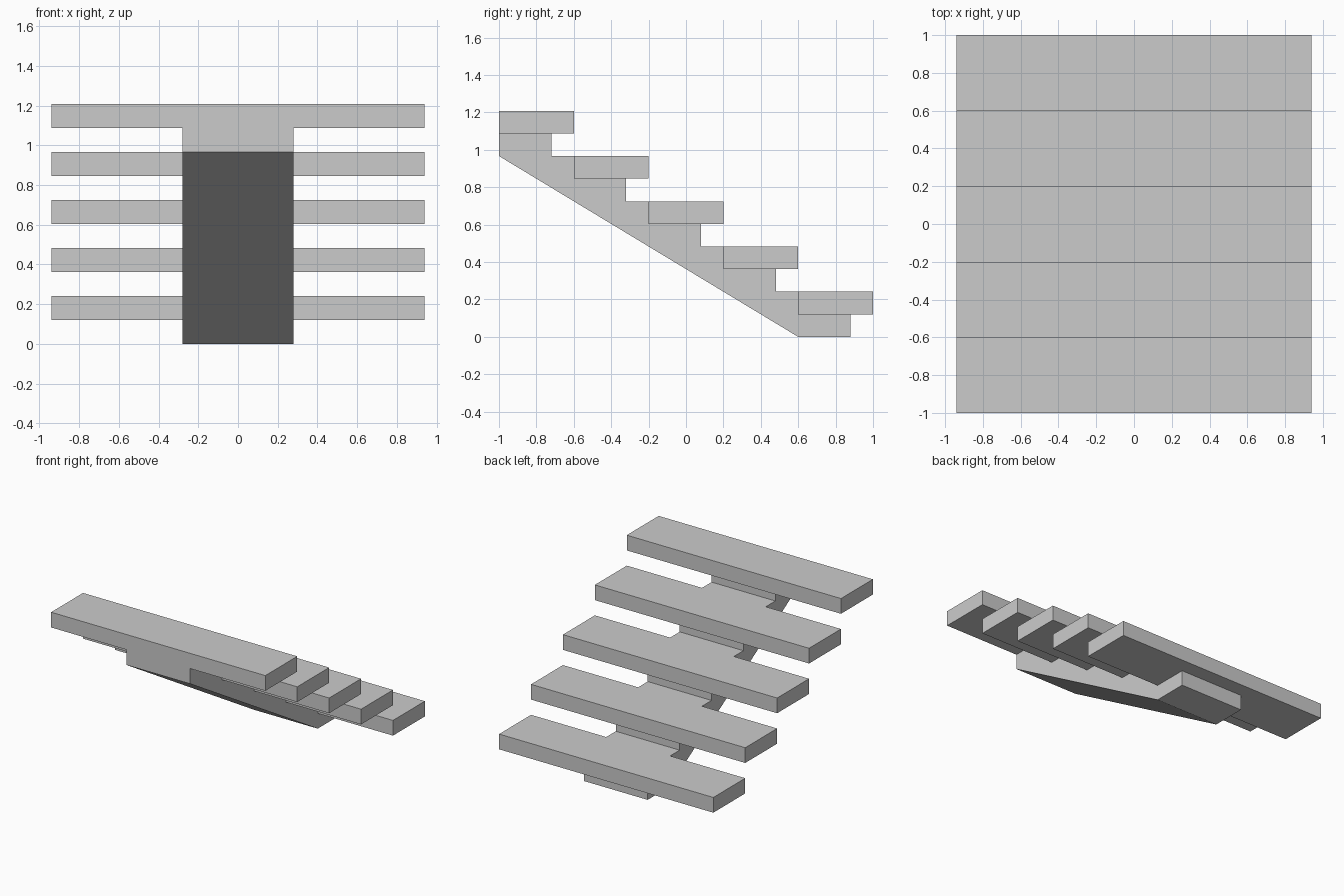
import bpy, bmesh

if "Cube" in bpy.data.objects:
    bpy.data.objects.remove(bpy.data.objects["Cube"])

STEPS = 5
GOING = 0.4          # tread depth
RISE = 1.2085 / STEPS
THICK = RISE / 2     # tread thickness
NOSE = 0.12          # tread overhang past the stringer
HALF_W = 0.94
HALF_S = 0.28


def extrude_profile(bm, pts, half):
    """Extrude a closed (y, z) profile symmetrically along x."""
    face = bm.faces.new([bm.verts.new((-half, y, z)) for y, z in pts])
    res = bmesh.ops.extrude_face_region(bm, geom=[face])
    verts = [g for g in res["geom"] if isinstance(g, bmesh.types.BMVert)]
    bmesh.ops.translate(bm, verts=verts, vec=(2 * half, 0, 0))


def make_object(name, profiles, half):
    bm = bmesh.new()
    for pts in profiles:
        extrude_profile(bm, pts, half)
    bmesh.ops.recalc_face_normals(bm, faces=bm.faces)
    mesh = bpy.data.meshes.new(name)
    bm.to_mesh(mesh)
    bm.free()
    obj = bpy.data.objects.new(name, mesh)
    bpy.context.collection.objects.link(obj)
    return obj


# Treads: five wide slabs rising toward the front
treads = []
for i in range(STEPS):
    y, z = 1 - GOING * i, RISE * (i + 1)
    treads.append([(y, z), (y - GOING, z), (y - GOING, z - THICK), (y, z - THICK)])
tread_obj = make_object("treads", treads, HALF_W)

# Central stringer: stepped on top, sloping straight below
profile = [(1 - GOING, 0)]
for i in range(STEPS):
    y = 1 - NOSE - GOING * i
    profile += [(y, RISE * i), (y, RISE * (i + 1))]
profile += [(-1, RISE * STEPS), (-1, RISE * (STEPS - 1))]
stairs = make_object("stair_flight", [profile], HALF_S)

# Fuse the treads and stringer into one solid
mod = stairs.modifiers.new("fuse_treads", "BOOLEAN")
mod.operation = "UNION"
mod.solver = "EXACT"
mod.object = tread_obj
bpy.context.view_layer.objects.active = stairs
bpy.ops.object.modifier_apply(modifier=mod.name)
bpy.data.objects.remove(tread_obj)
